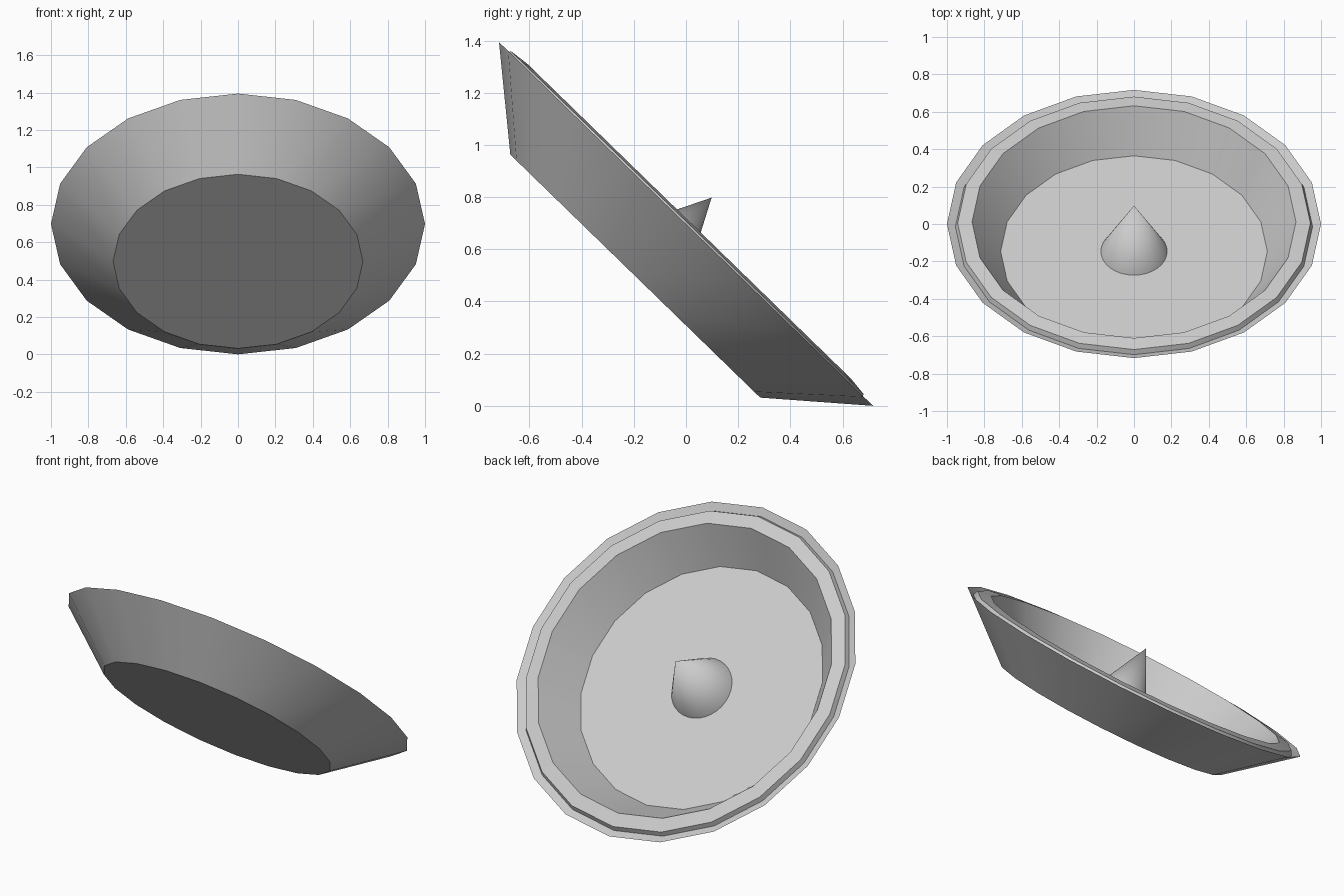
import bpy, bmesh, math
from mathutils import Matrix

if "Cube" in bpy.data.objects:
    bpy.data.objects.remove(bpy.data.objects["Cube"])

TILT = math.radians(-44.2)
PLACE = Matrix.Translation((0, 0, abs(math.sin(TILT)))) @ Matrix.Rotation(TILT, 4, 'X')


def lathe(name, profile, sides):
    """Revolve (radius, height) points around z; radius 0 becomes a pole."""
    bm = bmesh.new()
    rings = []
    for r, h in profile:
        if r == 0:
            rings.append([bm.verts.new((0, 0, h))])
        else:
            rings.append([bm.verts.new((r * math.cos(math.tau * i / sides),
                                        r * math.sin(math.tau * i / sides), h))
                          for i in range(sides)])
    for a, b in zip(rings, rings[1:]):
        for i in range(sides):
            j = (i + 1) % sides
            if len(a) == 1:
                bm.faces.new((a[0], b[j], b[i]))
            elif len(b) == 1:
                bm.faces.new((a[i], a[j], b[0]))
            else:
                bm.faces.new((a[i], a[j], b[j], b[i]))
    bmesh.ops.recalc_face_normals(bm, faces=bm.faces)
    mesh = bpy.data.meshes.new(name)
    bm.to_mesh(mesh)
    bm.free()
    obj = bpy.data.objects.new(name, mesh)
    bpy.context.collection.objects.link(obj)
    obj.matrix_world = PLACE
    bpy.ops.object.select_all(action='DESELECT')
    obj.select_set(True)
    bpy.context.view_layer.objects.active = obj
    bpy.ops.object.shade_smooth_by_angle(angle=math.radians(40))
    return obj


# Dish: flat base, flared wall, grooved rim, inner wall and floor
lathe("dish", [(0, -0.279), (0.668, -0.279), (1.0, 0.0), (0.955, -0.02),
               (0.943, 0.007), (0.866, 0.016), (0.713, -0.21), (0, -0.21)], 20)

# Central cone standing on the floor
lathe("centre_cone", [(0, -0.215), (0.18, -0.215), (0, 0.141)], 32)
